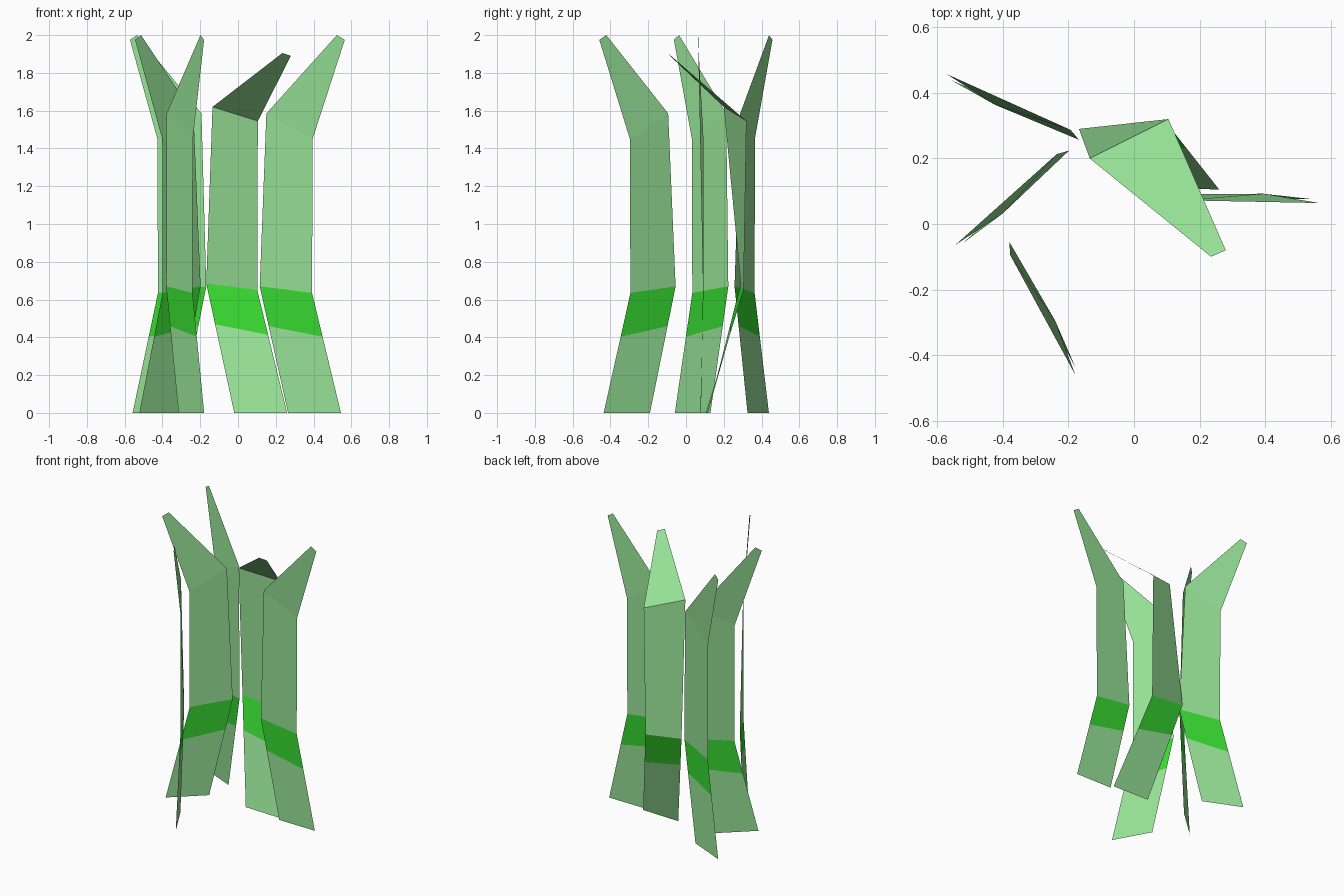
import bpy, math

if "Cube" in bpy.data.objects:
    bpy.data.objects.remove(bpy.data.objects["Cube"])


def material(name, rgb):
    m = bpy.data.materials.new(name)
    m.diffuse_color = (*rgb, 1)
    m.use_nodes = True
    m.node_tree.nodes["Principled BSDF"].inputs["Base Color"].default_value = m.diffuse_color
    return m


light = material("light_green", (0.305, 0.753, 0.305))
band = material("band_green", (0.038, 0.68, 0.030))


def lerp(a, b, t):
    return tuple(p + (q - p) * t for p, q in zip(a, b))


def build_blade(name, rows):
    """Flat ribbon from (inner, outer) point pairs: base, knee, shoulder, tip."""
    base, knee, shoulder, tip = rows
    # extra row below the knee bounds the painted band
    cut = (lerp(base[0], knee[0], 0.685), lerp(base[1], knee[1], 0.635))
    rows = [base, cut, knee, shoulder, tip]
    verts = [p for row in rows for p in row]
    faces = [(2 * i, 2 * i + 1, 2 * i + 3, 2 * i + 2) for i in range(4)]
    mesh = bpy.data.meshes.new(name)
    mesh.from_pydata(verts, [], faces)
    mesh.materials.append(light)
    mesh.materials.append(band)
    mesh.polygons[1].material_index = 1
    obj = bpy.data.objects.new(name, mesh)
    bpy.context.collection.objects.link(obj)


# Shared upright blade: (along, sideways, height), inner then outer edge
PROFILE = [((0.150, 0.012, 0.0), (0.430, 0.018, 0.0)),
           ((0.000, 0.000, 0.67), (0.277, 0.000, 0.635)),
           ((0.035, 0.018, 1.585), (0.280, 0.000, 1.45)),
           ((0.408, 0.028, 2.0), (0.450, 0.030, 1.975))]


def place(p, x, y, angle):
    c, s = math.cos(angle), math.sin(angle)
    u, v, z = p
    return (x + u * c + v * s, y + u * s - v * c, z)


# Four upright blades: inner knee position and heading in degrees
for name, x, y, deg in [("blade_back_left", -0.168, 0.257, 157.4),
                        ("blade_left", -0.198, 0.224, 223.5),
                        ("blade_front", -0.380, -0.055, -59.8),
                        ("blade_right", 0.115, 0.090, 0.5)]:
    a = math.radians(deg)
    build_blade(name, [tuple(place(p, x, y, a) for p in row) for row in PROFILE])

# Bent blade whose tip folds forward
build_blade("blade_bent", [((-0.02, 0.115, 0.0), (0.26, 0.105, 0.0)),
                           ((-0.168, 0.29, 0.685), (0.102, 0.305, 0.65)),
                           ((-0.135, 0.20, 1.62), (0.105, 0.32, 1.545)),
                           ((0.235, -0.10, 1.905), (0.28, -0.08, 1.89))])
